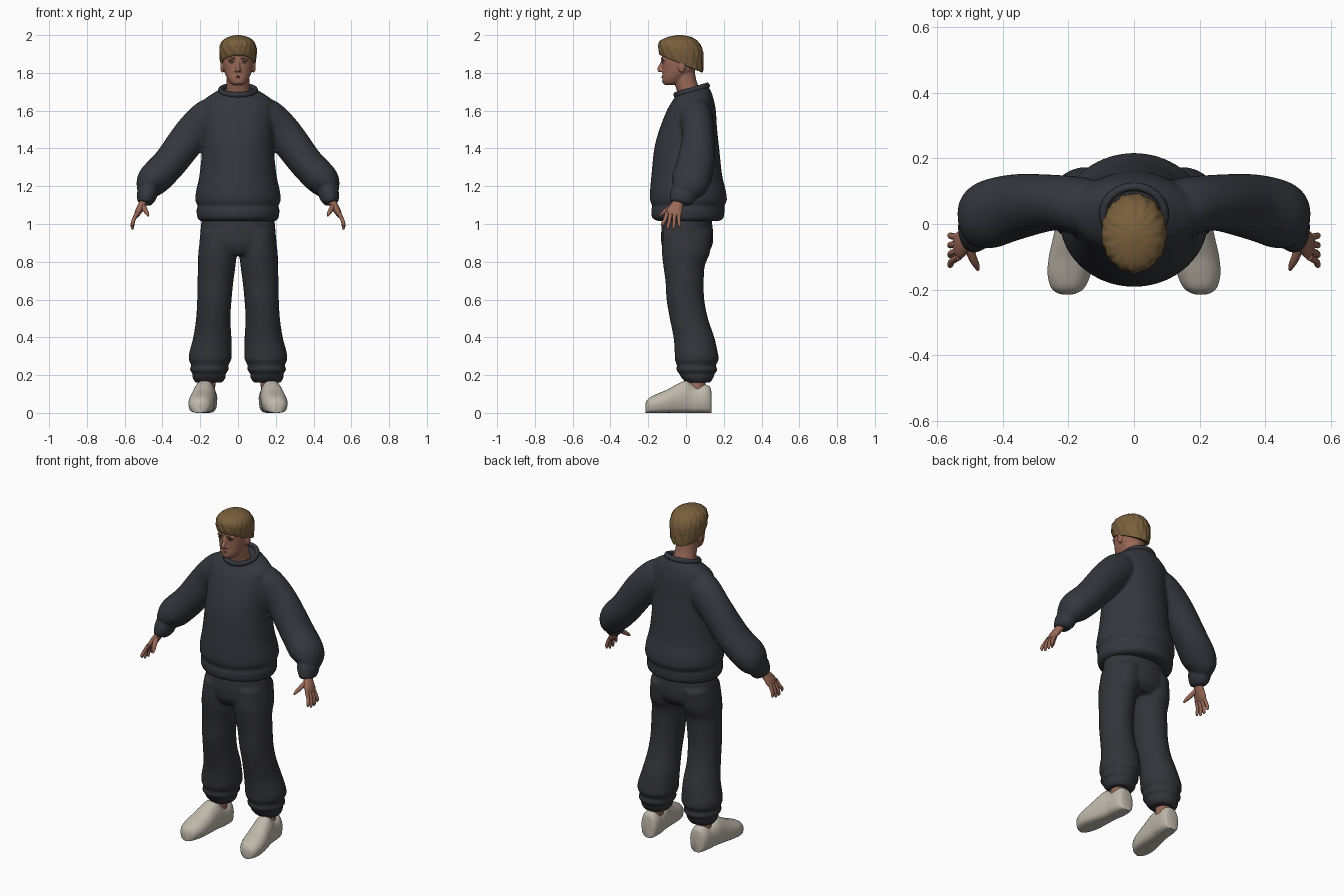
import bpy, bmesh, math
from mathutils import Vector

if bpy.data.objects.get("Cube"):
    bpy.data.objects.remove(bpy.data.objects["Cube"])


def material(name, r, g, b):
    m = bpy.data.materials.new(name)
    m.use_nodes = True
    m.diffuse_color = (r, g, b, 1)
    bsdf = m.node_tree.nodes["Principled BSDF"]
    bsdf.inputs["Base Color"].default_value = (r, g, b, 1)
    bsdf.inputs["Roughness"].default_value = 0.8
    return m


SWEATER = material("charcoal sweater", .036, .038, .047)
PANTS = material("charcoal trousers", .033, .034, .041)
SKIN = material("skin", .32, .14, .095)
HAIR = material("dark blond hair", .19, .115, .045)
SHOE = material("off white shoe", .52, .48, .41)
LIP = material("lip", .25, .085, .065)
EYE = material("eye white", .5, .45, .42)
IRIS = material("dark iris", .03, .02, .015)


def smooth_rows(rows, steps=5):
    """Catmull-Rom interpolation of tuples of numbers."""
    p = [rows[0]] + list(rows) + [rows[-1]]
    out = []
    for i in range(1, len(p) - 2):
        for k in range(steps):
            t = k / steps
            out.append([.5 * (2*b + (c-a)*t + (2*a - 5*b + 4*c - d)*t*t + (3*b - a - 3*c + d)*t**3)
                        for a, b, c, d in zip(*p[i-1:i+3])])
    return out + [list(rows[-1])]


def power(v, e):
    return math.copysign(abs(v) ** e, v)


def skin_rings(bm, rings):
    """Bridge rings of points and cap both ends."""
    loops = [[bm.verts.new(p) for p in ring] for ring in rings]
    for a, b in zip(loops, loops[1:]):
        for i in range(len(a)):
            j = (i + 1) % len(a)
            bm.faces.new((a[i], a[j], b[j], b[i]))
    bm.faces.new(loops[0])
    bm.faces.new(loops[-1])


def stack(bm, rows, side=1, n=40, e=1.0, wave=None):
    """Horizontal rings: x, y, z, x radius, y radius, slope along y."""
    rings = []
    for x, y, z, rx, ry, slope in smooth_rows([(*r, 0)[:6] for r in rows]):
        ring = []
        for i in range(n):
            a = math.tau * i / n
            k = wave(a, z) if wave else 1
            dy = ry * k * power(math.sin(a), e)
            ring.append((side * (x + rx * k * power(math.cos(a), e)), y + dy, z + slope * dy))
        rings.append(ring)
    skin_rings(bm, rings)


def tube(bm, rows, side=1, n=28):
    """Rings square to a path: x, y, z, radius across, radius along y."""
    rows = smooth_rows(rows)
    pts = [Vector(r[:3]) for r in rows]
    rings = []
    for i, r in enumerate(rows):
        t = (pts[min(i+1, len(pts)-1)] - pts[max(i-1, 0)]).normalized()
        ref = Vector((0, 1, 0)) if abs(t.y) < .9 else Vector((1, 0, 0))
        v = (ref - t * ref.dot(t)).normalized()
        u = v.cross(t)
        ring = [pts[i] + u*r[3]*math.cos(math.tau*k/n) + v*r[4]*math.sin(math.tau*k/n) for k in range(n)]
        rings.append([(side * p.x, p.y, p.z) for p in ring])
    skin_rings(bm, rings)


def ball(bm, centre, size, side=1):
    new = bmesh.ops.create_uvsphere(bm, u_segments=20, v_segments=12, radius=1)["verts"]
    for v in new:
        v.co = Vector((side * (centre[0] + v.co.x*size[0]), centre[1] + v.co.y*size[1], centre[2] + v.co.z*size[2]))


def finish(bm, name, mat, voxel=0):
    bmesh.ops.recalc_face_normals(bm, faces=bm.faces)
    mesh = bpy.data.meshes.new(name)
    bm.to_mesh(mesh)
    bm.free()
    mesh.materials.append(mat)
    ob = bpy.data.objects.new(name, mesh)
    bpy.context.collection.objects.link(ob)
    bpy.ops.object.select_all(action="DESELECT")
    ob.select_set(True)
    bpy.context.view_layer.objects.active = ob
    bpy.ops.object.shade_smooth_by_angle(angle=math.radians(50))
    if voxel:
        fuse = ob.modifiers.new("fuse", "REMESH")
        fuse.mode, fuse.voxel_size, fuse.use_smooth_shade = "VOXEL", voxel, True
        soft = ob.modifiers.new("soften", "SMOOTH")
        soft.factor, soft.iterations = .5, 4
    return ob


# Sweater: body with ribbed hem, fused with two baggy sleeves
bm = bmesh.new()
stack(bm, [(0, .015, 1.015, .195, .155), (0, .01, 1.03, .214, .188), (0, .01, 1.075, .22, .194),
           (0, .012, 1.095, .213, .19), (0, .013, 1.125, .226, .203), (0, .01, 1.18, .221, .2),
           (0, .004, 1.26, .204, .187), (0, .004, 1.4, .19, .172), (0, .012, 1.5, .19, .153),
           (0, .028, 1.6, .19, .13), (0, .033, 1.65, .185, .113, .1), (0, .033, 1.685, .14, .098, .22),
           (0, .03, 1.705, .098, .084, .3)])
for s in (1, -1):
    tube(bm, [(.08, .04, 1.605, .075, .07), (.15, .052, 1.565, .1, .088), (.245, .065, 1.475, .097, .085),
              (.36, .052, 1.325, .09, .1), (.445, .027, 1.235, .088, .104), (.472, .003, 1.19, .068, .09),
              (.477, -.008, 1.172, .052, .07), (.482, -.015, 1.155, .055, .072), (.49, -.03, 1.125, .045, .062),
              (.494, -.035, 1.108, .036, .05)], s)
finish(bm, "sweater", SWEATER, .009)

# Collar: tilted ribbed band
bpy.ops.mesh.primitive_torus_add(major_radius=.09, minor_radius=.013, major_segments=48, minor_segments=12,
                                 location=(0, .03, 1.708), rotation=(math.atan(.3), 0, 0))
collar = bpy.context.object
collar.name = "collar"
collar.scale = (1.03, .97, 1.2)
collar.data.materials.append(SWEATER)
bpy.ops.object.shade_smooth_by_angle(angle=math.radians(50))

# Trousers: hips fused with two legs gathered at the ankle
bm = bmesh.new()
stack(bm, [(0, .005, 1.06, .19, .125), (0, .006, .95, .2, .138), (0, .005, .88, .203, .132), (0, 0, .835, .17, .1)])
for s in (1, -1):
    stack(bm, [(.1, .008, .96, .095, .13), (.108, .0, .85, .102, .127), (.112, -.01, .78, .099, .11),
               (.12, -.007, .69, .095, .101), (.125, -.003, .6, .091, .1), (.131, .015, .5, .091, .101),
               (.136, .042, .4, .101, .108), (.146, .054, .32, .112, .114), (.148, .057, .28, .112, .116),
               (.15, .055, .25, .097, .102), (.152, .057, .228, .104, .11), (.153, .058, .207, .086, .093),
               (.153, .06, .188, .089, .086), (.155, .065, .16, .07, .065)], s)
finish(bm, "trousers", PANTS, .009)

# Ankles and shoes
for s, label in ((1, "left"), (-1, "right")):
    bm = bmesh.new()
    stack(bm, [(.158, .06, .2, .042, .045), (.166, .055, .09, .042, .045)], s)
    finish(bm, label + "_ankle", SKIN)
    bm = bmesh.new()
    rings = []
    shape = [(.136, .163, .028, .09), (.128, .164, .046, .128), (.1, .166, .056, .142), (.06, .169, .058, .132),
             (.03, .172, .058, .146), (0, .177, .06, .163), (-.05, .184, .064, .143), (-.1, .191, .068, .115),
             (-.15, .197, .066, .094), (-.19, .201, .053, .075), (-.208, .203, .034, .056), (-.215, .203, .012, .036)]
    for y, x, w, h in smooth_rows(shape):
        ring = []
        for i in range(32):
            c, up = math.cos(math.tau * i / 32), math.sin(math.tau * i / 32)
            taper = 1 - .28 * max(up, 0)
            ring.append((s * (x + w * taper * power(c, .6)), y, .008 + h / 2 * (1 + power(up, .7)) - .008 * (up < -.5)))
        rings.append(ring)
    skin_rings(bm, rings)
    finish(bm, label + "_shoe", SHOE)

    # Hand: palm, four spread fingers and a thumb
    bm = bmesh.new()
    tube(bm, [(.485, -.03, 1.14, .022, .03), (.505, -.045, 1.105, .021, .031), (.525, -.06, 1.07, .019, .041),
              (.538, -.07, 1.045, .013, .04)], s)
    for i, drop in enumerate((.012, 0, .0, .015)):
        y, spread = -.04 - .02 * i, -.035 - .03 * i
        tube(bm, [(.533, y, 1.06, .011, .011), (.553, (y + spread) / 2, 1.02, .01, .01),
                  (.559, spread, .985 + drop, .009, .009), (.557, spread, .97 + drop, .004, .004)], s, 12)
    tube(bm, [(.505, -.06, 1.1, .014, .014), (.492, -.1, 1.075, .013, .013), (.48, -.125, 1.055, .01, .01),
              (.474, -.14, 1.042, .004, .004)], s, 12)
    finish(bm, label + "_hand", SKIN)

# Head: neck, skull, nose and ears fused together
bm = bmesh.new()
stack(bm, [(0, .03, 1.64, .075, .065), (0, .015, 1.7, .064, .062), (0, -.005, 1.76, .06, .06), (0, -.015, 1.82, .06, .06)])
stack(bm, [(0, -.085, 1.737, .026, .03), (0, -.075, 1.748, .043, .048), (0, -.062, 1.775, .06, .064),
           (0, -.042, 1.805, .072, .083), (0, -.034, 1.845, .08, .092), (0, -.027, 1.88, .083, .101),
           (0, -.026, 1.92, .083, .102), (0, -.025, 1.96, .068, .08), (0, -.02, 1.98, .035, .04)], e=.9)
tube(bm, [(0, -.122, 1.87, .007, .008), (0, -.13, 1.845, .009, .009), (0, -.139, 1.82, .013, .014),
          (0, -.135, 1.806, .011, .008)], n=16)
for s in (1, -1):
    ball(bm, (.083, -.022, 1.833), (.011, .02, .032), s)
    ball(bm, (.012, -.13, 1.811), (.008, .01, .007), s)
    ball(bm, (.033, -.118, 1.874), (.024, .011, .008), s)
ball(bm, (0, -.112, 1.755), (.022, .015, .013))
finish(bm, "head", SKIN, .004)

# Face details
for s, label in ((1, "left"), (-1, "right")):
    for part, mat, centre, size in (("eye", EYE, (.033, -.12, 1.856), (.013, .007, .005)),
                                    ("iris", IRIS, (.033, -.1255, 1.856), (.005, .003, .0048)),
                                    ("lash", IRIS, (.033, -.122, 1.861), (.015, .007, .0015))):
        bm = bmesh.new()
        ball(bm, centre, size, s)
        finish(bm, label + "_" + part, mat)
    bm = bmesh.new()
    tube(bm, [(.013, -.129, 1.873, .003, .003), (.03, -.129, 1.878, .004, .004), (.052, -.117, 1.875, .002, .002)], s, 10)
    finish(bm, label + "_brow", HAIR)
bm = bmesh.new()
for z, r in ((1.782, .003), (1.776, .004)):
    tube(bm, [(-.024, -.113, 1.779, .001, .001), (0, -.126, z, r, r), (.024, -.113, 1.779, .001, .001)], n=10)
finish(bm, "lips", LIP)


# Hair: cropped cap with combed locks, longer at the nape
def locks(a, z):
    return 1 + .016 * math.sin(13 * a + 60 * z) + .012 * math.sin(22 * a - 35 * z)


bm = bmesh.new()
stack(bm, [(0, -.026, 1.85, .078, .1, -.4), (0, -.026, 1.849, .089, .112, -.42), (0, -.027, 1.868, .094, .117, -.38),
           (0, -.027, 1.9, .098, .119, -.28), (0, -.028, 1.935, .097, .117, -.16), (0, -.032, 1.967, .084, .1, -.06),
           (0, -.035, 1.989, .054, .064, 0), (0, -.035, 2, .012, .015, 0)], n=96, wave=locks)
finish(bm, "hair", HAIR)
